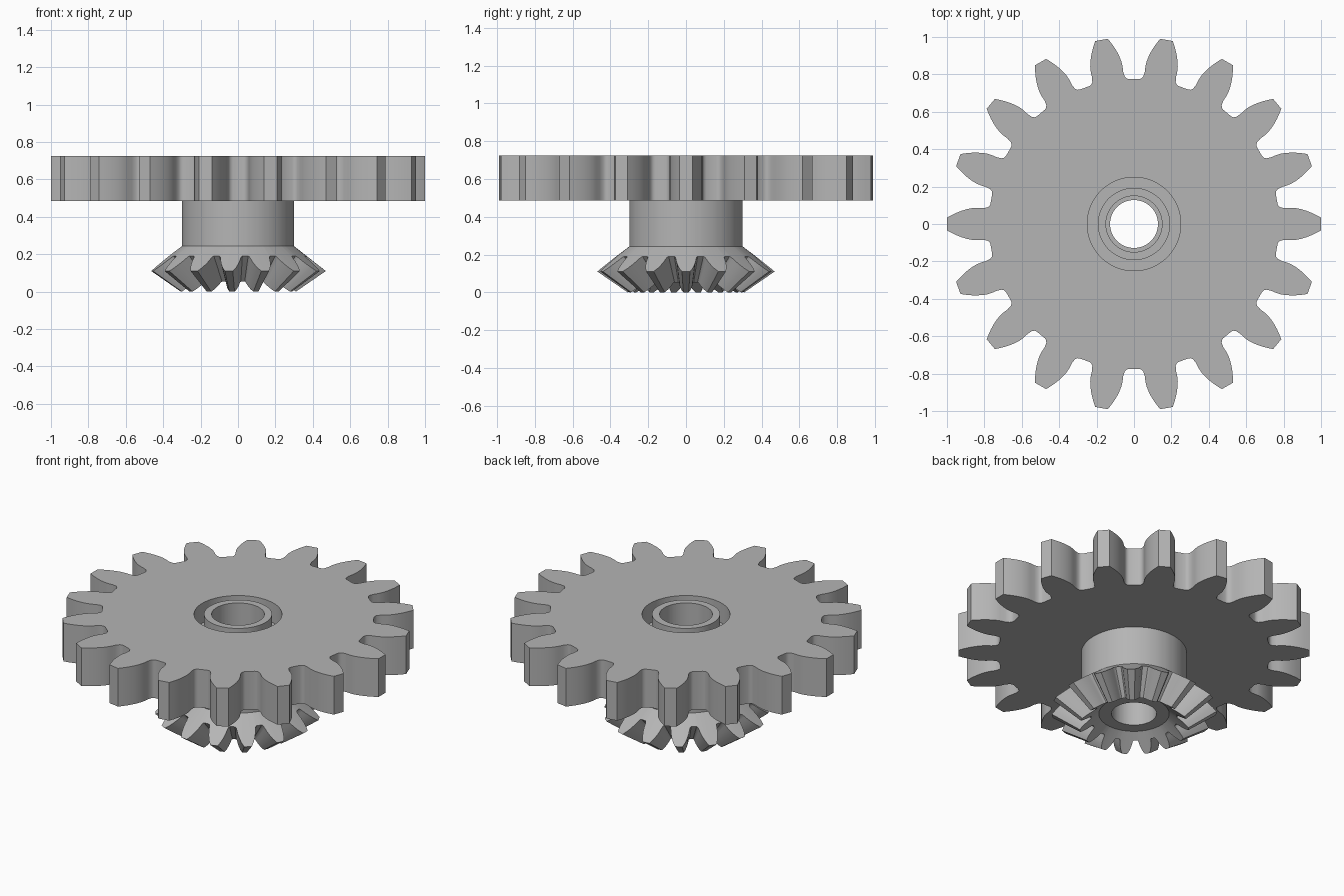
import bpy
import bmesh
from math import sin, cos, tan, acos, radians

cube = bpy.data.objects.get("Cube")
if cube:
    bpy.data.objects.remove(cube, do_unlink=True)

steel = bpy.data.materials.new("steel_grey")
steel.use_nodes = True
GREY = (0.46, 0.46, 0.46, 1)
steel.diffuse_color = GREY
steel.node_tree.nodes["Principled BSDF"].inputs["Base Color"].default_value = GREY


def tooth_ring(teeth, half_tooth):
    """Repeat half a tooth, given root to tip as (radius, z, half angle), around z."""
    tooth = [(r, z, -a) for r, z, a in half_tooth]
    tooth += [(r, z, a) for r, z, a in reversed(half_tooth)]
    step = radians(360 / teeth)
    return [(r, z, a + i * step) for i in range(teeth) for r, z, a in tooth]


def circle(ring, radius, z):
    """Plain circle with the same angular divisions as a toothed ring."""
    return [(radius, z, a) for _, _, a in ring]


def skin(name, rings):
    """Join consecutive rings, and the last to the first, into one closed solid."""
    bm = bmesh.new()
    loops = [[bm.verts.new((r * cos(a), r * sin(a), z)) for r, z, a in ring]
             for ring in rings]
    count = len(loops[0])
    for k, low in enumerate(loops):
        high = loops[(k + 1) % len(loops)]
        for i in range(count):
            j = (i + 1) % count
            bm.faces.new((low[i], low[j], high[j], high[i]))
    bmesh.ops.recalc_face_normals(bm, faces=bm.faces)
    mesh = bpy.data.meshes.new(name)
    bm.to_mesh(mesh)
    bm.free()
    mesh.materials.append(steel)
    obj = bpy.data.objects.new(name, mesh)
    bpy.context.collection.objects.link(obj)
    bpy.ops.object.select_all(action="DESELECT")
    obj.select_set(True)
    bpy.context.view_layer.objects.active = obj
    bpy.ops.object.shade_smooth_by_angle(angle=radians(30))
    return obj


# Large spur gear: filleted roots and involute flanks
BOTTOM, TOP, GROOVE = 0.485, 0.725, 0.6
BASE_RADIUS = 0.846
BASE_HALF = radians(5.85)
half = [(0.775, radians(8)), (0.779, radians(7.1)),
        (0.79, radians(6.4)), (0.815, radians(5.95))]
for i in range(7):
    r = BASE_RADIUS + (1 - BASE_RADIUS) * i / 6
    pressure = acos(BASE_RADIUS / r)
    half.append((r, BASE_HALF - (tan(pressure) - pressure)))
low = tooth_ring(18, [(r, BOTTOM, a) for r, a in half])
high = [(r, TOP, a) for r, _, a in low]
# Face groove and raised collar around the bore
steps = [(0.25, TOP), (0.25, GROOVE), (0.193, GROOVE),
         (0.193, TOP), (0.15, TOP), (0.15, BOTTOM)]
skin("spur_gear", [low, high] + [circle(low, r, z) for r, z in steps])

# Bevel pinion: heel profile lies on the back cone, toe shrinks to the apex
APEX, SHRINK = -0.213, 0.66
heel_half = [(1, 9.6), (0.95, 8.6), (0.82, 7.9), (0.65, 7.2),
             (0.45, 6.1), (0.22, 4.6), (0, 2.6)]
heel = tooth_ring(15, [(0.47 - 0.1 * s, 0.11 + 0.08 * s, radians(a))
                       for s, a in heel_half])
toe = [(r * SHRINK, APEX + (z - APEX) * SHRINK, a) for r, z, a in heel]
# Hub, bore and recessed underside
steps = [(0.3, 0.243), (0.3, BOTTOM), (0.128, BOTTOM),
         (0.128, 0.087), (0.2, 0.087)]
skin("bevel_pinion_and_hub",
     [heel] + [circle(heel, r, z) for r, z in steps] + [toe])
